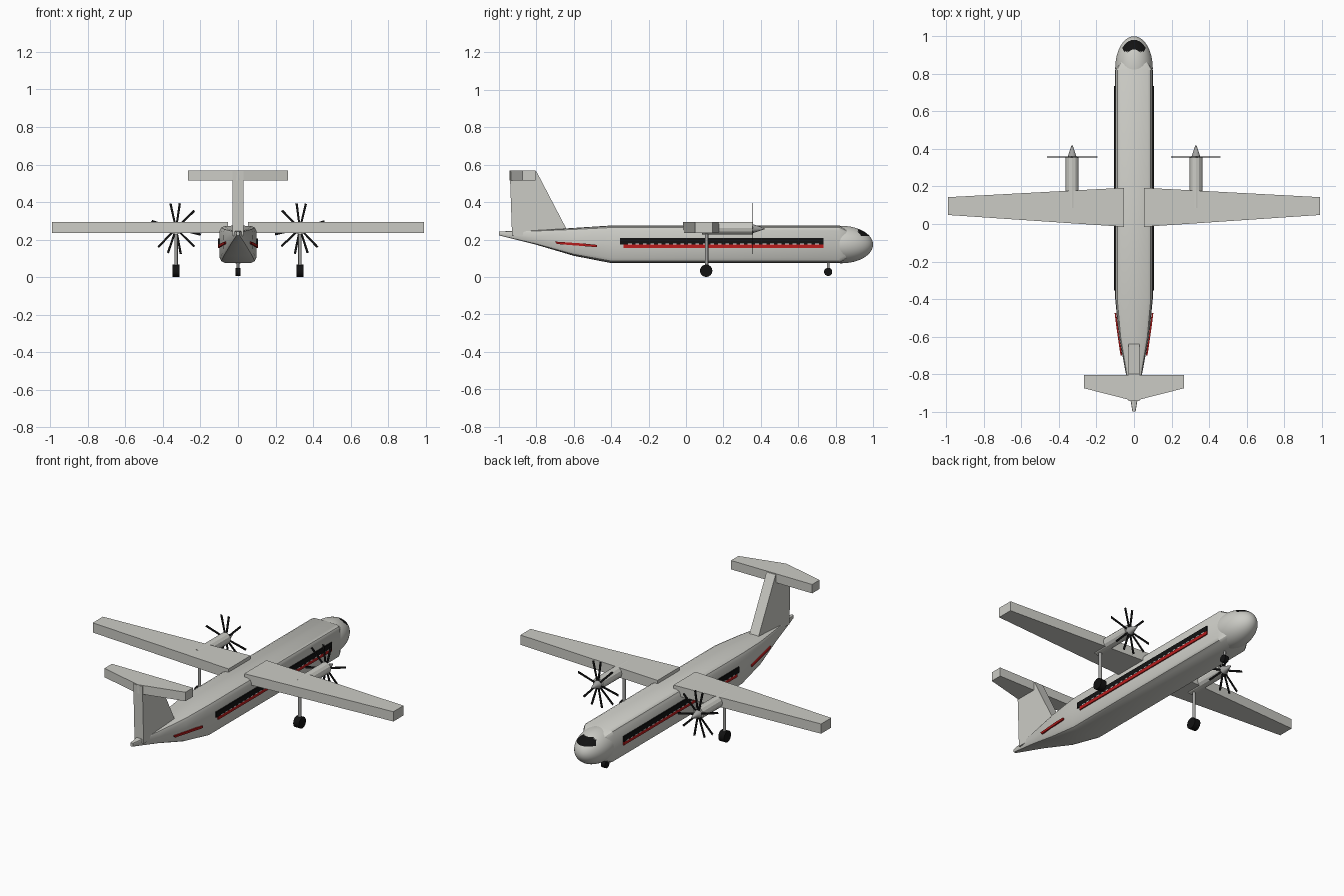
import bpy, bmesh, math
from mathutils import Vector, Matrix

cube = bpy.data.objects.get("Cube")
if cube:
    bpy.data.objects.remove(cube)


def material(name, rgb):
    m = bpy.data.materials.new(name)
    m.use_nodes = True
    m.diffuse_color = (*rgb, 1)
    m.node_tree.nodes["Principled BSDF"].inputs["Base Color"].default_value = (*rgb, 1)
    return m


GREY = material("light grey paint", (0.6, 0.6, 0.56))
METAL = material("strut grey", (0.36, 0.36, 0.35))
BLACK = material("black", (0.006, 0.006, 0.006))
RED = material("red", (0.5, 0.012, 0.012))
WHITE = material("white", (0.85, 0.85, 0.85))


def finish(name, bm, mat, smooth=None):
    bmesh.ops.recalc_face_normals(bm, faces=bm.faces)
    me = bpy.data.meshes.new(name)
    bm.to_mesh(me)
    bm.free()
    ob = bpy.data.objects.new(name, me)
    bpy.context.collection.objects.link(ob)
    me.materials.append(mat)
    if smooth:
        bpy.ops.object.select_all(action='DESELECT')
        ob.select_set(True)
        bpy.context.view_layer.objects.active = ob
        bpy.ops.object.shade_smooth_by_angle(angle=math.radians(smooth))
    return ob


def loft(name, rings, mat, smooth=None):
    """Skin a list of equal-length rings and cap both ends."""
    bm = bmesh.new()
    vs = [[bm.verts.new(p) for p in r] for r in rings]
    n = len(rings[0])
    for a, b in zip(vs, vs[1:]):
        for i in range(n):
            j = (i + 1) % n
            bm.faces.new((a[i], a[j], b[j], b[i]))
    bm.faces.new(vs[0])
    bm.faces.new(vs[-1])
    return finish(name, bm, mat, smooth)


def slab(name, outline, z0, z1, mat):
    """Extrude an (x, y) outline vertically."""
    return loft(name, [[(x, y, z) for x, y in outline] for z in (z0, z1)], mat)


def box(name, lo, hi, mat):
    return slab(name, [(lo[0], lo[1]), (hi[0], lo[1]), (hi[0], hi[1]), (lo[0], hi[1])],
                lo[2], hi[2], mat)


def cylinder(name, centre, r, length, axis, mat, r2=None, sides=24, smooth=40):
    bm = bmesh.new()
    rot = Vector((0, 0, 1)).rotation_difference(Vector(axis)).to_matrix().to_4x4()
    bmesh.ops.create_cone(bm, cap_ends=True, segments=sides, radius1=r,
                          radius2=r if r2 is None else r2, depth=length,
                          matrix=Matrix.Translation(centre) @ rot)
    return finish(name, bm, mat, smooth)


# Fuselage: squarish sections as (y, half width, bottom, top)
SECTIONS = [(-1, .008, .222, .243), (-.8, .043, .172, .25), (-.6, .08, .113, .262),
            (-.4, .1, .074, .275), (.82, .1, .074, .275), (.87, .072, .1, .248)]


def section(y, hw, lo, hi, sides=16):
    ring = []
    for i in range(sides):
        a = 2 * math.pi * i / sides
        c, s = math.cos(a), math.sin(a)
        ring.append((hw * math.copysign(abs(c) ** (1 / 3), c), y,
                     (lo + hi) / 2 + (hi - lo) / 2 * math.copysign(abs(s) ** (1 / 3), s)))
    return ring


loft("fuselage", [section(*s) for s in SECTIONS], GREY, 30)

# Rounded nose with a black windscreen
bm = bmesh.new()
bmesh.ops.create_uvsphere(bm, u_segments=64, v_segments=40, radius=1,
                          matrix=Matrix.Translation((0, .83, .173)) @
                          Matrix.Diagonal((.1, .17, .1, 1)))
for f in bm.faces:
    c = f.calc_center_median()
    f.material_index = int(c.y > .92 and .22 < c.z < .256 and abs(c.x) < .06)
nose = finish("nose", bm, GREY, 60)
nose.data.materials.append(BLACK)

# T-tail
fin_side = [(-.93, .22), (-.62, .22), (-.8, .565), (-.942, .565)]
loft("tail_fin", [[(x, y, z) for y, z in fin_side] for x in (-.03, .03)], GREY)
slab("tailplane", [(-.267, -.805), (-.267, -.875), (0, -.943), (.267, -.875),
                   (.267, -.805)], .515, .568, GREY)

# Nose wheel
cylinder("nose_gear_strut", (0, .76, .06), .007, .07, (0, 0, 1), METAL, sides=12)
cylinder("nose_wheel", (0, .76, .027), .022, .026, (1, 0, 0), BLACK)

BLADE_ANGLES = (17, 77, 98, 135, 193, 224, 259, 288, 314)

for side, s in (("left", 1), ("right", -1)):
    # Wing
    slab(side + "_wing", [(s * .052, -.015), (s * .99, .048), (s * .99, .143),
                          (s * .052, .193)], .235, .293, GREY)

    # Engine, spinner and propeller
    hub = Vector((s * .33, .355, .258))
    cylinder(side + "_nacelle", (hub.x, .22, .261), .034, .27, (0, 1, 0), GREY, sides=12, smooth=25)
    cylinder(side + "_spinner", hub + Vector((0, .032, 0)), .025, .064, (0, 1, 0),
             METAL, r2=.003, sides=16)
    bm = bmesh.new()
    for deg in BLADE_ANGLES:
        a = math.radians(deg)
        out = Vector((s * math.cos(a), 0, math.sin(a)))
        across = Vector((-out.z, 0, out.x))
        corners = [out * .01 - across * .005, out * .135 - across * .007,
                   out * .138 + across * .005, out * .01 + across * .005]
        layers = [[bm.verts.new(hub + c + Vector((0, dy, 0))) for c in corners]
                  for dy in (0, .004)]
        bm.faces.new(layers[0])
        bm.faces.new(layers[1])
        for i in range(4):
            j = (i + 1) % 4
            bm.faces.new((layers[0][i], layers[0][j], layers[1][j], layers[1][i]))
    finish(side + "_propeller", bm, BLACK)

    # Main landing gear
    cylinder(side + "_gear_strut", (s * .33, .11, .145), .009, .2, (0, 0, 1), METAL, sides=12)
    cylinder(side + "_main_wheel", (s * .33, .108, .033), .033, .038, (1, 0, 0), BLACK)

    # Window band, white dashes and red stripe
    x0, x1 = sorted((s * .097, s * .106))
    box(side + "_window_band", (x0, -.353, .174), (x1, .735, .207), BLACK)
    box(side + "_red_stripe", (x0, -.333, .155), (x1, .735, .174), RED)
    d0, d1 = sorted((s * .1, s * .107))
    for i in range(26):
        y = -.31 + i * .04
        box(f"{side}_window_dash_{i}", (d0, y, .173), (d1, y + .02, .178), WHITE)

    # Slanted red flash on the tail flank
    flash = [(.098, -.475, .159), (.067, -.69, .176), (.067, -.7, .189), (.09, -.54, .178),
             (.098, -.475, .171)]
    loft(side + "_tail_flash", [[(s * (x + d), y, z) for x, y, z in flash]
                                for d in (-.003, .005)], RED)
